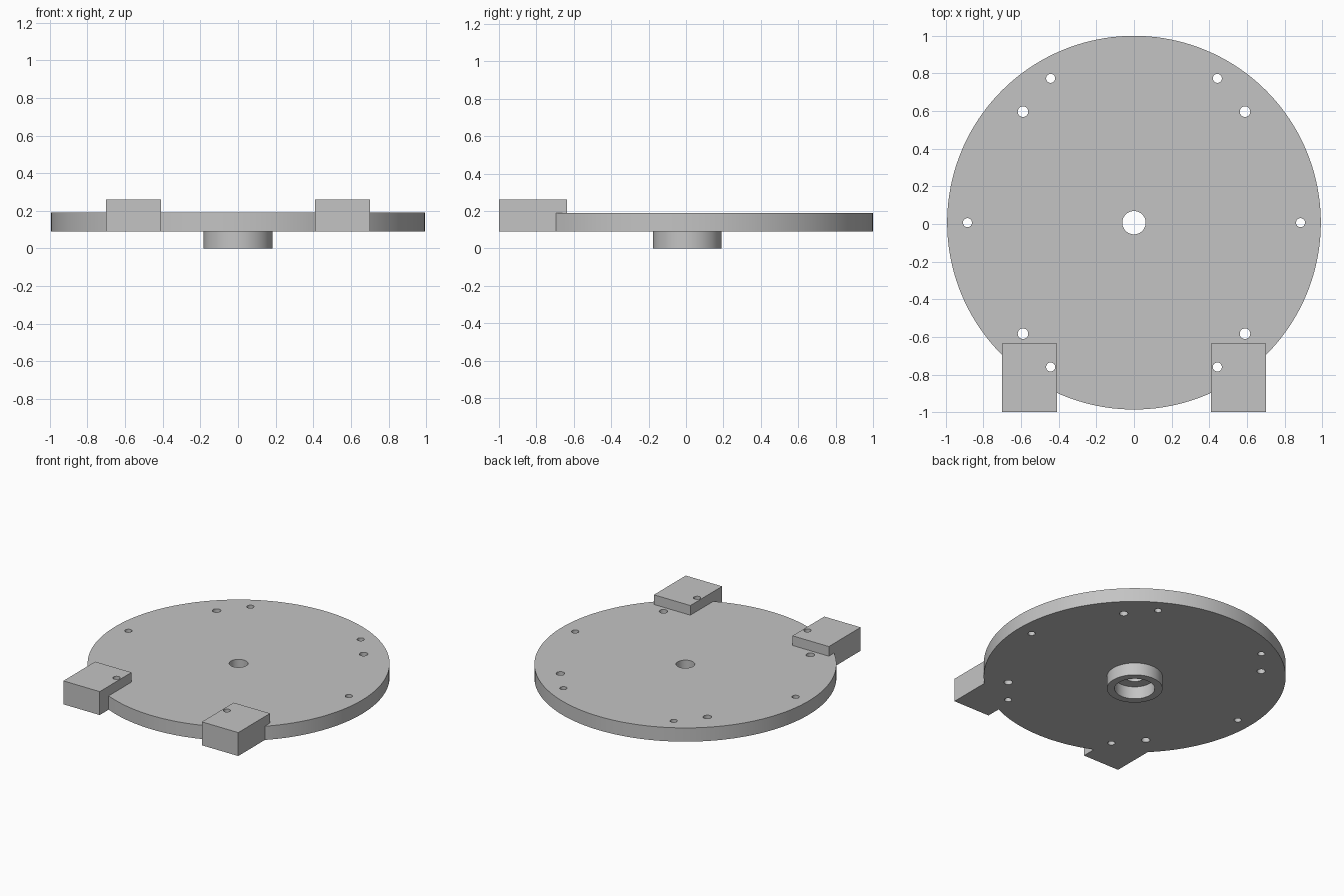
import bpy
import bmesh
import math
from mathutils import Matrix

cube = bpy.data.objects.get("Cube")
if cube:
    bpy.data.objects.remove(cube, do_unlink=True)

CENTRE_Y = 0.007
PLATE_BOTTOM, PLATE_TOP, BLOCK_TOP = 0.09, 0.19, 0.26

grey = bpy.data.materials.new("plain grey")
grey.use_nodes = True
grey.diffuse_color = (0.55, 0.55, 0.55, 1)
grey.node_tree.nodes["Principled BSDF"].inputs["Base Color"].default_value = (0.55, 0.55, 0.55, 1)


def cylinder(bm, x, y, radius, bottom, top, sides):
    bmesh.ops.create_cone(bm, cap_ends=True, segments=sides, radius1=radius, radius2=radius,
                          depth=top - bottom,
                          matrix=Matrix.Translation((x, y, (bottom + top) / 2)))


def make_object(name, bm):
    mesh = bpy.data.meshes.new(name)
    bm.to_mesh(mesh)
    bm.free()
    mesh.materials.append(grey)
    obj = bpy.data.objects.new(name, mesh)
    bpy.context.collection.objects.link(obj)
    return obj


def make_cylinder(name, radius, bottom, top, sides):
    bm = bmesh.new()
    cylinder(bm, 0, CENTRE_Y, radius, bottom, top, sides)
    return make_object(name, bm)


def make_block(name, side):
    bm = bmesh.new()
    size = Matrix.Diagonal((0.292, 0.365, BLOCK_TOP - PLATE_BOTTOM, 1))
    place = Matrix.Translation((side * 0.556, -0.8175, (PLATE_BOTTOM + BLOCK_TOP) / 2))
    bmesh.ops.create_cube(bm, size=1, matrix=place @ size)
    return make_object(name, bm)


def combine(target, other, operation):
    mod = target.modifiers.new("combine", 'BOOLEAN')
    mod.operation = operation
    mod.solver = 'EXACT'
    mod.object = other
    bpy.context.view_layer.objects.active = target
    bpy.ops.object.modifier_apply(modifier=mod.name)
    bpy.data.objects.remove(other, do_unlink=True)


# Round plate with a solid block at each front corner
plate = make_cylinder("plate_with_blocks", 0.993, PLATE_BOTTOM, PLATE_TOP, 160)
for side in (-1, 1):
    combine(plate, make_block("block", side), 'UNION')

# Drilled holes: centre bore, two side holes and four mirrored pairs
holes = bmesh.new()
cylinder(holes, 0, CENTRE_Y, 0.062, 0, 0.4, 48)
for sx in (-1, 1):
    cylinder(holes, sx * 0.885, CENTRE_Y, 0.024, 0, 0.4, 32)
    for sy in (-1, 1):
        cylinder(holes, sx * 0.443, CENTRE_Y + sy * 0.767, 0.024, 0, 0.4, 32)
        cylinder(holes, sx * 0.59, CENTRE_Y + sy * 0.59, 0.028, 0, 0.4, 32)
combine(plate, make_object("hole_cutter", holes), 'DIFFERENCE')

# Hollow hub ring under the plate
hub = make_cylinder("hub_ring", 0.183, 0, PLATE_BOTTOM, 80)
combine(hub, make_cylinder("bore_cutter", 0.132, -0.1, 0.2, 64), 'DIFFERENCE')

# Smooth round walls, sharp rims
bpy.ops.object.select_all(action='DESELECT')
for obj in (plate, hub):
    obj.select_set(True)
bpy.context.view_layer.objects.active = plate
bpy.ops.object.shade_smooth_by_angle(angle=math.radians(30))
